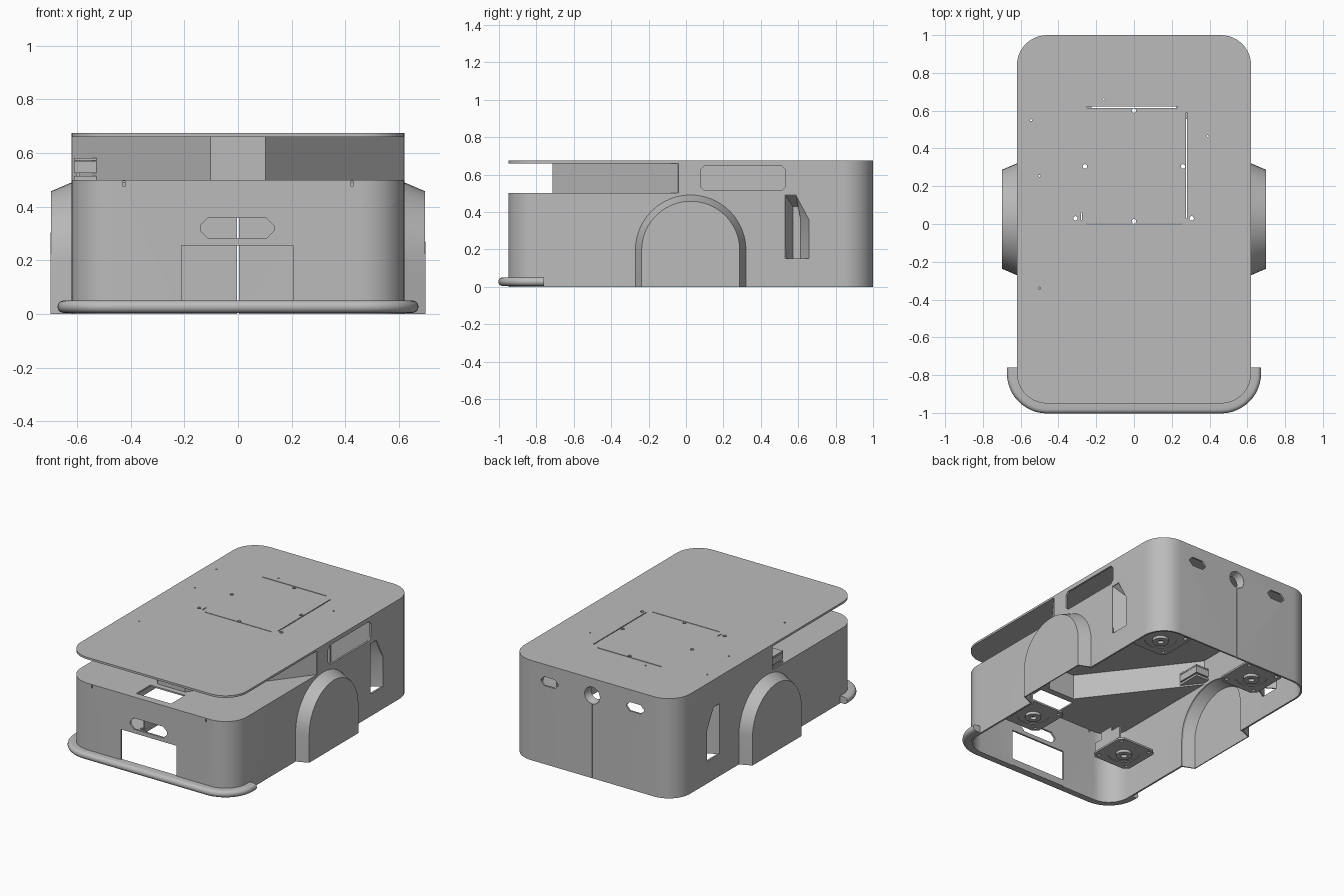
import bpy, bmesh
from math import sin, cos, pi

if "Cube" in bpy.data.objects:
    bpy.data.objects.remove(bpy.data.objects["Cube"])

grey = bpy.data.materials.new("shell grey")
grey.use_nodes = True
grey.diffuse_color = (0.5, 0.5, 0.5, 1)
grey.node_tree.nodes["Principled BSDF"].inputs["Base Color"].default_value = (0.5, 0.5, 0.5, 1)

WALL = 0.012
HALF, FRONT, BACK, RADIUS = 0.62, -0.95, 1.0, 0.16
TOP, SHELF = 0.66, 0.50
ORDER = {"x": lambda a, b, d: (d, a, b), "y": lambda a, b, d: (a, d, b), "z": lambda a, b, d: (a, b, d)}


# Helpers
def finish(name, bm):
    bmesh.ops.recalc_face_normals(bm, faces=bm.faces)
    mesh = bpy.data.meshes.new(name)
    bm.to_mesh(mesh)
    bm.free()
    ob = bpy.data.objects.new(name, mesh)
    bpy.context.collection.objects.link(ob)
    mesh.materials.append(grey)
    return ob


def loft(name, loops, axis, closed=True, caps=(True, True)):
    """Joins loops of (points, depth) along an axis."""
    bm = bmesh.new()
    rows = [[bm.verts.new(ORDER[axis](a, b, d)) for a, b in pts] for pts, d in loops]
    for p, q in zip(rows, rows[1:]):
        for i in range(len(p) if closed else len(p) - 1):
            j = (i + 1) % len(p)
            bm.faces.new((p[i], p[j], q[j], q[i]))
    for row, wanted in ((rows[0], caps[0]), (rows[-1], caps[1])):
        if wanted:
            bm.faces.new(row)
    return finish(name, bm)


def prism(name, pts, axis, lo, hi):
    return loft(name, [(pts, lo), (pts, hi)], axis)


def rect(a0, a1, b0, b1):
    return [(a0, b0), (a1, b0), (a1, b1), (a0, b1)]


def arc(cx, cy, r, start, end, n):
    return [(cx + r * cos(start + (end - start) * i / n), cy + r * sin(start + (end - start) * i / n))
            for i in range(n + 1)]


def circle(cx, cy, r, n=24):
    return arc(cx, cy, r, 0, 2 * pi, n)[:-1]


def chamfered(cx, cy, w, h, c):
    w, h = w / 2, h / 2
    return [(cx + a, cy + b) for a, b in ((-w, -h + c), (-w + c, -h), (w - c, -h), (w, -h + c),
                                          (w, h - c), (w - c, h), (-w + c, h), (-w, h - c))]


def outline(inset=0.0):
    r = RADIUS - inset
    x, y0, y1 = HALF - RADIUS, FRONT + RADIUS, BACK - RADIUS
    return (arc(x, y0, r, -pi / 2, 0, 12) + arc(x, y1, r, 0, pi / 2, 12)
            + arc(-x, y1, r, pi / 2, pi, 12) + arc(-x, y0, r, pi, 1.5 * pi, 12))


def arch(r):
    return [(0.025 - r, 0)] + arc(0.025, 0.195, r, pi, 0, 24) + [(0.025 + r, 0)]


def modify(ob, kind, **settings):
    mod = ob.modifiers.new(kind.title(), kind)
    for key, value in settings.items():
        setattr(mod, key, value)
    bpy.context.view_layer.objects.active = ob
    bpy.ops.object.modifier_apply(modifier=mod.name)


def cut(ob, pts, axis, lo, hi):
    tool = prism("cutter", pts, axis, lo, hi)
    tool.hide_render = True
    modify(ob, "BOOLEAN", operation="DIFFERENCE", solver="EXACT", object=tool)
    bpy.data.objects.remove(tool)


# Hollow body wall, open at the bottom
body = prism("body_wall", outline(), "z", 0, TOP)
cut(body, outline(WALL), "z", -0.1, 1)
cut(body, rect(-1, 1, -1.2, -0.04), "z", SHELF, 1)                     # front scanning slot
cut(body, rect(-0.21, 0.205, -0.1, 0.255), "y", -1.1, -0.8)             # front doorway
cut(body, chamfered(-0.003, 0.32, 0.275, 0.075, 0.028), "y", -1.1, -0.8)  # front sensor slot
cut(body, arch(0.285), "x", -1, 1)                                     # wheel arches
cut(body, chamfered(0.305, 0.58, 0.455, 0.13, 0.02), "x", 0.5, 0.8)      # side window
vent = [(0.53, 0.15), (0.53, 0.49), (0.59, 0.49), (0.66, 0.36), (0.66, 0.15)]
cut(body, vent, "x", -1, 1)                                            # side vents
cut(body, circle(0, 0.56, 0.06), "y", 0.8, 1.1)                         # rear port
for s in (-1, 1):
    cut(body, chamfered(s * 0.32, 0.56, 0.13, 0.06, 0.025), "y", 0.8, 1.1)
    cut(body, rect(s * 0.425 - 0.004, s * 0.425 + 0.004, 0.475, 0.495), "y", -1.1, -0.8)
cut(body, rect(-0.003, 0.003, -0.1, 0.51), "y", 0.8, 1.1)               # rear seam

# Rear port sleeve
sleeve = loft("rear_port_sleeve", [(circle(0, 0.56, 0.06), 1.0), (circle(0, 0.56, 0.045), 0.95)],
              "y", caps=(False, False))
modify(sleeve, "SOLIDIFY", thickness=0.006, offset=0)

# Lid with engraved hatch lines and screw holes
lid = prism("lid", outline(), "z", TOP, TOP + 0.014)
for x0, x1, y0, y1 in ((-0.25, 0.23, 0.615, 0.621), (0.275, 0.281, 0.03, 0.59), (-0.25, 0.25, -0.002, 0.003),
                       (-0.281, -0.275, 0.02, 0.06)):
    cut(lid, rect(x0, x1, y0, y1), "z", 0.6, 0.8)
for x, y in ((0, 0.6), (0, 0.015), (-0.26, 0.305), (0.26, 0.305), (0.305, 0.03), (-0.31, 0.03)):
    cut(lid, circle(x, y, 0.012, 12), "z", 0.6, 0.8)
for x, y in ((-0.16, 0.66), (-0.545, 0.55), (-0.5, 0.255), (0.39, 0.465), (-0.5, -0.34)):
    cut(lid, circle(x, y, 0.006, 8), "z", 0.6, 0.8)

# Scanner shelf and the angled wall behind it
back_line = [(HALF - 0.005, -0.04), (0.1, -0.71), (-0.1, -0.71), (-HALF + 0.005, -0.04)]
front_edge = [p for p in outline(0.006) if p[1] < -0.5]
right_edge = [p for p in front_edge if p[0] > 0]
left_edge = [p for p in front_edge if p[0] < 0]
shelf = prism("scanner_shelf", left_edge + right_edge + back_line, "z", SHELF - 0.01, SHELF)
cut(shelf, rect(-0.13, 0.13, -0.9, -0.75), "z", 0.4, 0.6)
wall = loft("scanner_back_wall", [(back_line, SHELF - 0.01), (back_line, TOP)], "z",
            closed=False, caps=(False, False))
modify(wall, "SOLIDIFY", thickness=0.008, offset=0)

# Connector block in the slot
for i, (z0, z1) in enumerate(((0.5, 0.515), (0.525, 0.57), (0.572, 0.582))):
    prism("connector_block_%d" % i, rect(-0.612, -0.51, -0.16, 0.0), "z", z0, z1)
prism("connector_post", rect(-0.605, -0.59, -0.15, -0.01), "z", 0.5, 0.58)

# Wheel fenders and recessed vents, mirrored to both sides
for name, loops in (("wheel_fenders", [(arch(0.295), 0.612), (arch(0.26), 0.695)]),
                    ("vent_pockets", [(vent, 0.615),
                                      ([(0.57, 0.15), (0.57, 0.43), (0.6, 0.43), (0.615, 0.36), (0.615, 0.15)], 0.54)])):
    ob = loft(name, loops, "x", closed=False, caps=(False, True))
    modify(ob, "SOLIDIFY", thickness=0.008, offset=0)
    modify(ob, "MIRROR")

# Front bumper swept around the front corners
bm = bmesh.new()
cx, cy = HALF - RADIUS, FRONT + RADIUS
path = [(-cx, -0.76, pi)] + [(-cx, cy, pi + pi / 2 * i / 12) for i in range(13)]
path += [(-x, y, 3 * pi - a) for x, y, a in reversed(path)]
section = [(-0.012, 0.004), (-0.012, 0.05)] + arc(0.03, 0.027, 0.023, pi / 2, -pi / 2, 10)
rings = []
for x, y, a in path:
    rings.append([bm.verts.new((x + (RADIUS + d) * cos(a), y + (RADIUS + d) * sin(a), z)) for d, z in section])
for p, q in zip(rings, rings[1:]):
    for i in range(len(p)):
        j = (i + 1) % len(p)
        bm.faces.new((p[i], p[j], q[j], q[i]))
bm.faces.new(rings[0])
bm.faces.new(rings[-1])
finish("front_bumper", bm)

# Four square mounts with round hubs inside the shell
for sx, side in ((1, "left"), (-1, "right")):
    for y, end in ((-0.54, "front"), (0.7, "rear")):
        x = sx * 0.37
        plate = prism("%s_%s_mount" % (end, side), chamfered(x, y, 0.29, 0.29, 0.03), "z", 0.12, 0.132)
        for dx in (-1, 1):
            for dy in (-1, 1):
                cut(plate, circle(x + dx * 0.11, y + dy * 0.11, 0.012, 12), "z", 0, 0.3)
        cut(plate, circle(x, y, 0.1), "z", 0.1, 0.124)
        hub = prism("%s_%s_hub" % (end, side), circle(x, y, 0.05), "z", 0.105, 0.125)
        cut(hub, circle(x, y, 0.02), "z", 0, 0.3)
prism("inner_bracket", [(-0.66, 0.13), (-0.42, 0.13), (-0.42, 0.22), (-0.5, 0.22), (-0.5, 0.25), (-0.6, 0.25),
                        (-0.6, 0.2), (-0.66, 0.2)], "x", -0.245, -0.235)

# Smooth shading with sharp edges kept
bpy.ops.object.select_all(action="DESELECT")
for ob in bpy.context.scene.objects:
    if ob.type == "MESH":
        ob.select_set(True)
        bpy.context.view_layer.objects.active = ob
bpy.ops.object.shade_smooth_by_angle(angle=pi / 6)
